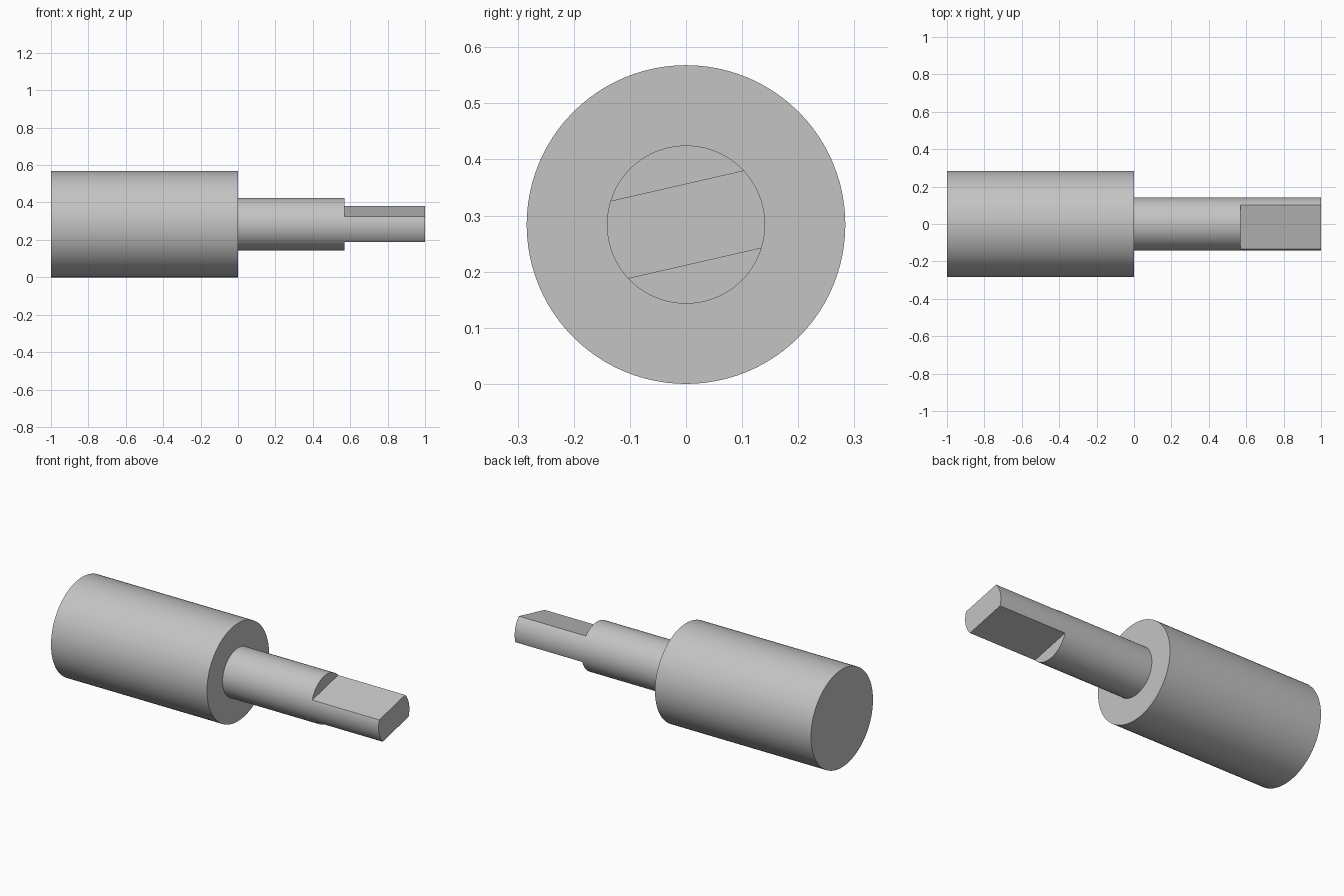
import bpy, bmesh, math
from mathutils import Matrix, Vector

if "Cube" in bpy.data.objects:
    bpy.data.objects.remove(bpy.data.objects["Cube"])

BODY_R, SHAFT_R, AXIS_Z = 0.284, 0.141, 0.284
FLAT_START, FLAT_HALF = 0.57, 0.071
TILT = math.radians(12.9)
SEGMENTS = 96

steel = bpy.data.materials.new("steel grey")
steel.diffuse_color = (0.55, 0.55, 0.55, 1)
steel.use_nodes = True
steel.node_tree.nodes["Principled BSDF"].inputs["Base Color"].default_value = steel.diffuse_color


def add_object(name, bm):
    bmesh.ops.recalc_face_normals(bm, faces=bm.faces)
    mesh = bpy.data.meshes.new(name)
    bm.to_mesh(mesh)
    bm.free()
    mesh.materials.append(steel)
    obj = bpy.data.objects.new(name, mesh)
    bpy.context.collection.objects.link(obj)
    return obj


# Stepped roller: thick body and thin shaft turned around the x axis
profile = [(-1, 0), (-1, BODY_R), (0, BODY_R), (0, SHAFT_R), (1, SHAFT_R), (1, 0)]
bm = bmesh.new()
verts = [bm.verts.new((x, 0, r + AXIS_Z)) for x, r in profile]
edges = [bm.edges.new(pair) for pair in zip(verts, verts[1:])]
bmesh.ops.spin(bm, geom=verts + edges, cent=(0, 0, AXIS_Z), axis=(1, 0, 0),
               angle=math.tau, steps=SEGMENTS, use_merge=True)
bmesh.ops.remove_doubles(bm, verts=bm.verts, dist=1e-5)
roller = add_object("stepped_shaft", bm)

# Two tilted blocks mill the parallel flats on the shaft end
cutters = []
for side in (-1, 1):
    bm = bmesh.new()
    place = (Matrix.Translation((0, 0, AXIS_Z)) @ Matrix.Rotation(TILT, 4, 'X')
             @ Matrix.Translation((FLAT_START + 0.25, 0, side * (FLAT_HALF + 0.1)))
             @ Matrix.Diagonal((0.5, 0.5, 0.2, 1)))
    bmesh.ops.create_cube(bm, size=1, matrix=place)
    cutter = add_object("flat_cutter", bm)
    cutter.hide_render = True
    cutters.append(cutter)
    cut = roller.modifiers.new("flat", 'BOOLEAN')
    cut.operation = 'DIFFERENCE'
    cut.solver = 'EXACT'
    cut.object = cutter

# Apply the cuts and smooth the round walls
bpy.context.view_layer.objects.active = roller
roller.select_set(True)
for name in [m.name for m in roller.modifiers]:
    bpy.ops.object.modifier_apply(modifier=name)
for cutter in cutters:
    bpy.data.objects.remove(cutter)
bpy.ops.object.shade_smooth_by_angle(angle=math.radians(30))
